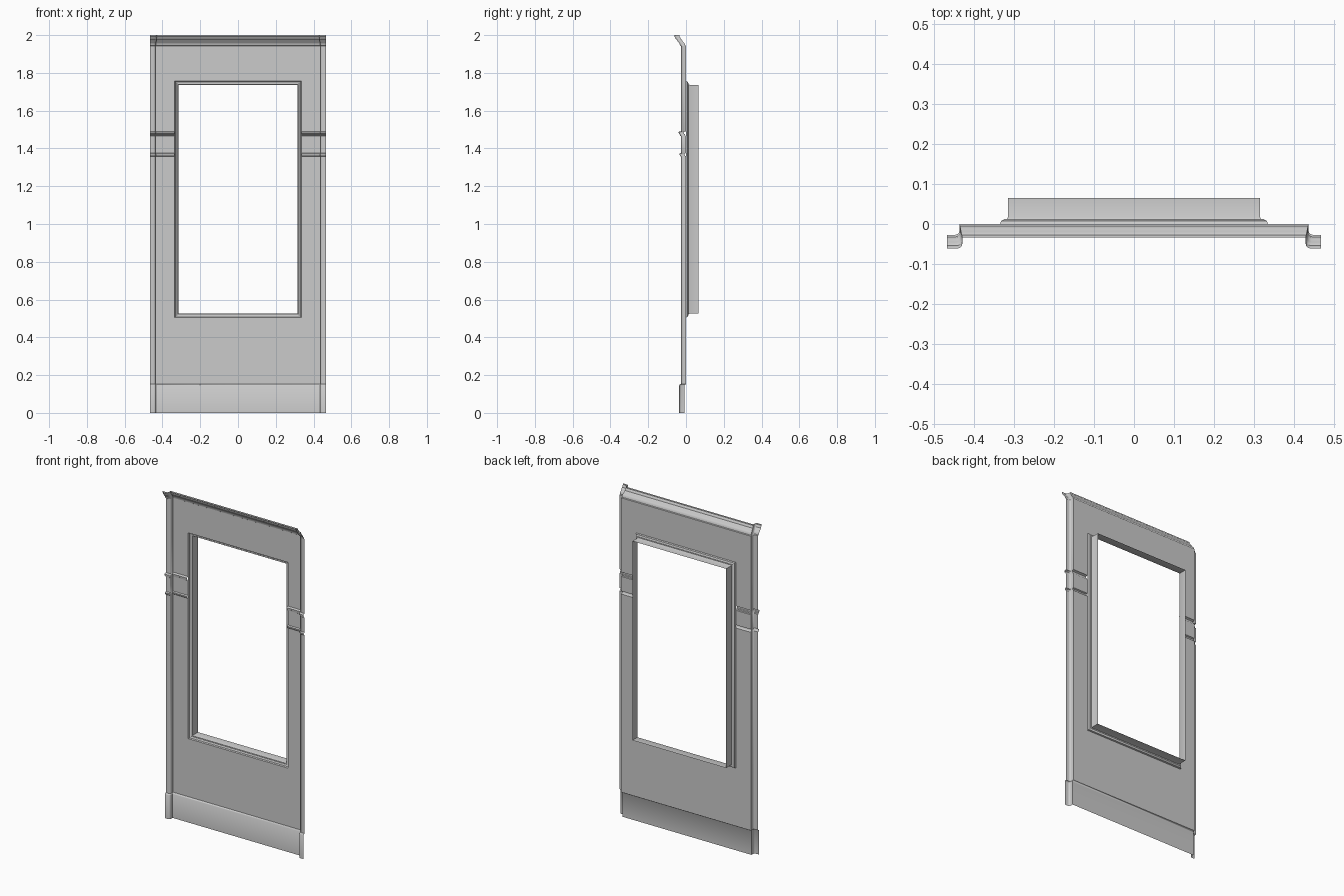
import bpy, math

cube = bpy.data.objects.get("Cube")
if cube:
    bpy.data.objects.remove(cube)

grey = bpy.data.materials.new("plaster grey")
grey.use_nodes = True
COLOR = (0.6, 0.6, 0.6, 1)
grey.diffuse_color = COLOR
grey.node_tree.nodes["Principled BSDF"].inputs["Base Color"].default_value = COLOR


def make(name, verts, faces, angle=40):
    mesh = bpy.data.meshes.new(name)
    mesh.from_pydata(verts, [], faces)
    mesh.materials.append(grey)
    obj = bpy.data.objects.new(name, mesh)
    bpy.context.collection.objects.link(obj)
    bpy.ops.object.select_all(action='DESELECT')
    bpy.context.view_layer.objects.active = obj
    obj.select_set(True)
    bpy.ops.object.shade_smooth_by_angle(angle=math.radians(angle))
    return obj


def sweep(name, profile, path, angle=40):
    """Sweep a (forward, z) profile along a plan path of (x, y, mitre)."""
    n = len(profile)
    verts = [(x - m * f, y - f, z) for x, y, m in path for f, z in profile]
    faces = [(i * n + j, (i + 1) * n + j, (i + 1) * n + j + 1, i * n + j + 1)
             for i in range(len(path) - 1) for j in range(n - 1)]
    return make(name, verts, faces, angle)


def mirrored(path):
    return [(-x, y, -m) for x, y, m in reversed(path)]


# Plan of one half: flat wall, cove, projecting pilaster edge
R, WALL_X, EDGE_X = 0.011, 0.436, 0.467
cove = [(WALL_X + R * (1 - math.cos(a)), -0.016 - R * math.sin(a), 0.2)
        for a in (math.radians(d) for d in (0, 30, 60, 90))]
half = [(WALL_X, 0, 0.2)] + cove + [(EDGE_X, -0.027, 0)]
full = mirrored(half) + half

# Window opening limits
WX, Z0, Z1 = 0.335, 0.505, 1.757
side = [(WX, 0, 0)] + half

# Skirting, then the wall below and above the opening
sweep("skirting", [(0.009, 0), (0.009, 0.145), (0.006, 0.15), (0, 0.152)], full, 70)
sweep("lower_wall", [(0, 0.152), (0, Z0)], full)
sweep("upper_wall", [(0, Z1), (0, 1.943)], full)

# Cornice with stepped crown
sweep("cornice", [(0, 1.943), (0.005, 1.946), (0.007, 1.956), (0.012, 1.962),
                  (0.018, 1.968), (0.022, 1.976), (0.027, 1.979),
                  (0.029, 1.987), (0.034, 1.992), (0.034, 2.0)], full)

# Side walls with two string mouldings
bands = [(0, Z0), (0, 1.358), (0.004, 1.361), (0.008, 1.367), (0.008, 1.372),
         (0, 1.376), (0, 1.465), (0.005, 1.468), (0.006, 1.475),
         (0.011, 1.478), (0.012, 1.486), (0.008, 1.489), (0, 1.491), (0, Z1)]
sweep("left_side_wall", bands, side)
sweep("right_side_wall", bands, mirrored(side))

# Window lining: rectangles stepping inward and back
verts, faces = [], []
steps = [(0, 0), (0.003, 0.008), (0.008, 0.010), (0.011, 0.013),
         (0.018, 0.013), (0.020, 0.018), (0.020, 0.065)]
for inset, y in steps:
    x, lo, hi = WX - inset, Z0 + inset, Z1 - inset
    verts += [(-x, y, lo), (x, y, lo), (x, y, hi), (-x, y, hi)]
for k in range(len(steps) - 1):
    for c in range(4):
        d = (c + 1) % 4
        faces.append((4 * k + c, 4 * k + d, 4 * k + 4 + d, 4 * k + 4 + c))
make("window_lining", verts, faces)
